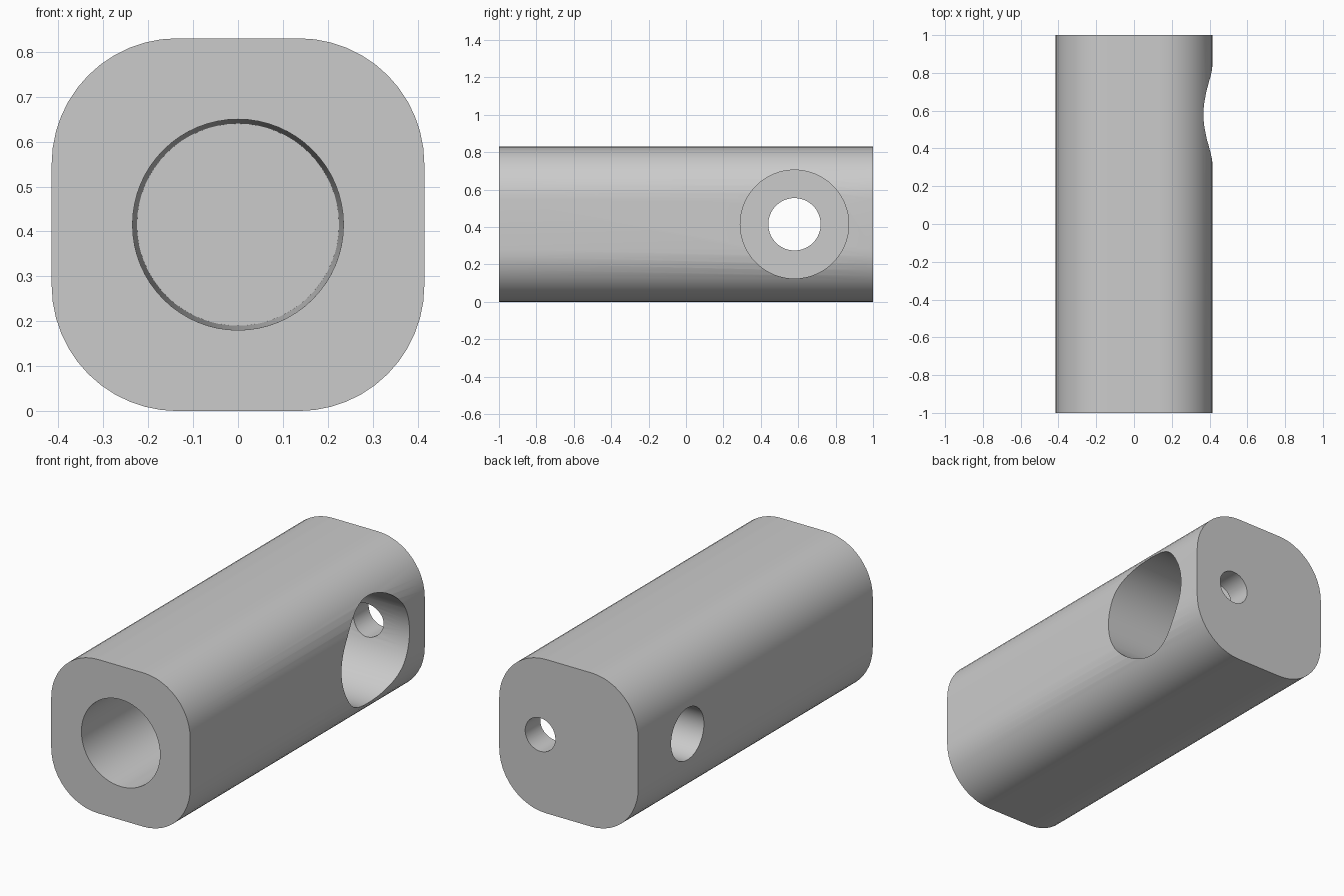
import bpy, bmesh, math
from mathutils import Vector

cube = bpy.data.objects.get("Cube")
if cube:
    bpy.data.objects.remove(cube, do_unlink=True)

# Single plain grey finish
grey = bpy.data.materials.new("plain_grey")
grey.use_nodes = True
colour = (0.6, 0.6, 0.6, 1)
grey.diffuse_color = colour
grey.node_tree.nodes["Principled BSDF"].inputs["Base Color"].default_value = colour

SIDE = 0.83          # square section width
MID = SIDE / 2       # height of the block axis
ROUND = 0.28         # corner radius
HOLE_Y = 0.58        # position of the cross hole


def make_object(name, bm):
    mesh = bpy.data.meshes.new(name)
    bm.to_mesh(mesh)
    bm.free()
    mesh.materials.append(grey)
    obj = bpy.data.objects.new(name, mesh)
    bpy.context.collection.objects.link(obj)
    return obj


def make_cutter(name, start, end, r1, r2):
    """Round cutter running from start to end."""
    start, end = Vector(start), Vector(end)
    axis = end - start
    bm = bmesh.new()
    bmesh.ops.create_cone(bm, cap_ends=True, segments=64,
                          radius1=r1, radius2=r2, depth=axis.length)
    obj = make_object(name, bm)
    obj.rotation_euler = axis.to_track_quat('Z', 'Y').to_euler()
    obj.location = (start + end) / 2
    obj.hide_render = True
    return obj


# Long block with four rounded lengthwise edges
bm = bmesh.new()
bmesh.ops.create_cube(bm, size=1)
bmesh.ops.scale(bm, vec=(SIDE, 2, SIDE), verts=bm.verts)
bmesh.ops.translate(bm, vec=(0, 0, MID), verts=bm.verts)
long_edges = [e for e in bm.edges
              if abs(e.verts[0].co.y - e.verts[1].co.y) > 1]
bmesh.ops.bevel(bm, geom=long_edges, offset=ROUND, offset_type='OFFSET',
                segments=12, profile=0.5, affect='EDGES')
block = make_object("block", bm)

cutters = [
    # Slightly tapered blind bore in the front end
    make_cutter("front_bore", (0, -1.02, MID), (0, 0, MID), 0.235, 0.225),
    # Wide pocket in the left side, with a narrower hole through to the right
    make_cutter("side_pocket", (0.6, HOLE_Y, MID), (-0.1, HOLE_Y, MID), 0.29, 0.29),
    make_cutter("side_hole", (0, HOLE_Y, MID), (-0.6, HOLE_Y, MID), 0.14, 0.14),
    # Small hole from the back end into the pocket
    make_cutter("back_hole", (0.17, 1.1, MID), (0.17, HOLE_Y, MID), 0.09, 0.09),
]

bpy.ops.object.select_all(action='DESELECT')
bpy.context.view_layer.objects.active = block
block.select_set(True)
for cutter in cutters:
    mod = block.modifiers.new(cutter.name, 'BOOLEAN')
    mod.operation = 'DIFFERENCE'
    mod.solver = 'EXACT'
    mod.object = cutter
    bpy.ops.object.modifier_apply(modifier=mod.name)
    bpy.data.objects.remove(cutter, do_unlink=True)

bpy.ops.object.shade_smooth_by_angle(angle=math.radians(30))
